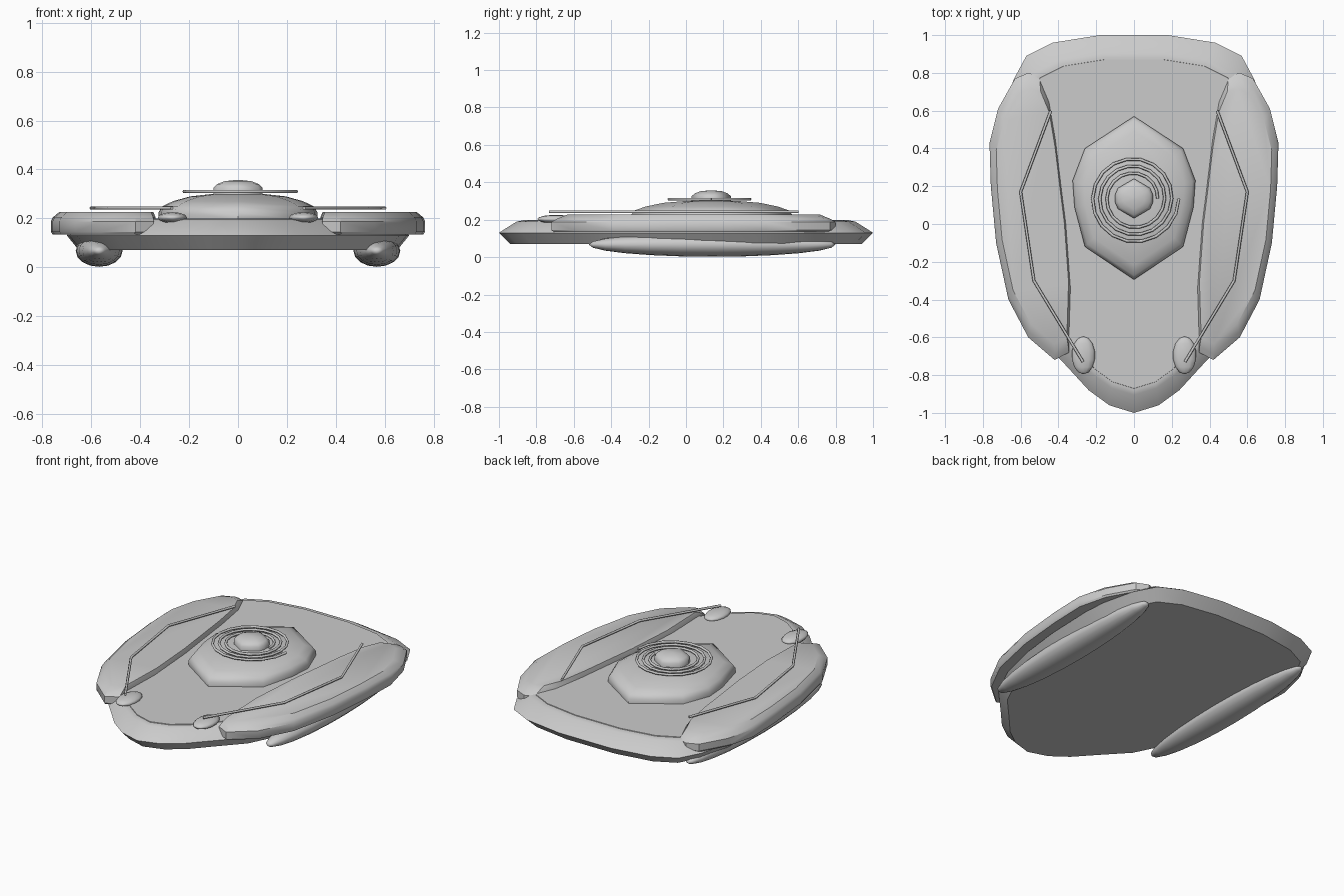
import bpy, bmesh, math
from mathutils import Vector

if "Cube" in bpy.data.objects:
    bpy.data.objects.remove(bpy.data.objects["Cube"])

grey = bpy.data.materials.new("hull grey")
grey.diffuse_color = (0.6, 0.6, 0.6, 1)
grey.use_nodes = True
grey.node_tree.nodes["Principled BSDF"].inputs["Base Color"].default_value = grey.diffuse_color


def finish(obj, angle=40):
    obj.data.materials.append(grey)
    bpy.ops.object.select_all(action='DESELECT')
    obj.select_set(True)
    bpy.context.view_layer.objects.active = obj
    if obj.type == 'MESH':
        bpy.ops.object.shade_smooth_by_angle(angle=math.radians(angle))
    return obj


def loft(name, outline, rings, centre, angle=40, flip=False):
    """Stack scaled copies of an outline; each ring is (sx, sy, z, shift_x)."""
    bm = bmesh.new()
    side = -1 if flip else 1
    loops = []
    for sx, sy, z, dx in rings:
        loops.append([bm.verts.new((side * (centre[0] + (x - centre[0]) * sx + dx),
                                    centre[1] + (y - centre[1]) * sy, z))
                      for x, y in outline])
    n = len(outline)
    for a, b in zip(loops, loops[1:]):
        for i in range(n):
            j = (i + 1) % n
            bm.faces.new((a[i], a[j], b[j], b[i]))
    bm.faces.new(loops[0])
    bm.faces.new(loops[-1])
    bmesh.ops.recalc_face_normals(bm, faces=bm.faces)
    mesh = bpy.data.meshes.new(name)
    bm.to_mesh(mesh)
    bm.free()
    obj = bpy.data.objects.new(name, mesh)
    bpy.context.collection.objects.link(obj)
    return finish(obj, angle)


def tube(name, points, radius):
    curve = bpy.data.curves.new(name, 'CURVE')
    curve.dimensions = '3D'
    curve.bevel_depth = radius
    curve.bevel_resolution = 1
    curve.use_fill_caps = True
    line = curve.splines.new('POLY')
    line.points.add(len(points) - 1)
    for p, co in zip(line.points, points):
        p.co = (*co, 1)
    obj = bpy.data.objects.new(name, curve)
    bpy.context.collection.objects.link(obj)
    return finish(obj)


def ellipsoid(name, centre, size, segments, rings):
    """Sphere with its poles along y, stretched to size."""
    bpy.ops.mesh.primitive_uv_sphere_add(segments=segments, ring_count=rings)
    obj = bpy.context.object
    obj.name = name
    for v in obj.data.vertices:
        x, y, z = v.co
        v.co = Vector((x * size[0] + centre[0], z * size[1] + centre[1], -y * size[2] + centre[2]))
    return finish(obj, 75)


def mirrored(half):
    """Close a half outline that starts and ends on x = 0."""
    return half + [(-x, y) for x, y in half[-2:0:-1]]


# Main hull with sloped rim, lip and flat deck
hull_line = mirrored([(0, 1), (.18, 1), (.43, .96), (.57, .89), (.64, .76), (.69, .55),
                      (.70, .40), (.69, .10), (.66, -.15), (.60, -.40), (.50, -.60),
                      (.35, -.76), (.24, -.88), (.13, -.96), (0, -1)])
loft("hull", hull_line, [(.93, .94, .07, 0), (1, 1, .13, 0), (.985, .985, .14, 0),
                         (.91, .905, .19, 0), (.88, .88, .195, 0)], (0, 0), 30)
loft("deck", hull_line, [(.872, .872, .19, 0), (.87, .87, .199, 0)], (0, 0), 30)

# Central dome
dome_line = mirrored([(0, .57), (.26, .40), (.325, .23), (.315, .09), (.26, -.12), (0, -.295)])
loft("dome", dome_line, [(1, 1, .195, 0), (1, 1, .225, 0), (.95, .95, .25, 0), (.82, .82, .27, 0),
                         (.6, .6, .29, 0), (.35, .35, .299, 0), (.05, .05, .302, 0)], (0, .137), 60)

# Coil around the cap
coil = []
turns, steps = 3, 18
for i in range(turns * steps + 1):
    t = i / (turns * steps)
    a = math.tau * turns * t
    r = .125 + .113 * t
    coil.append((r * math.cos(a), .135 + r * math.sin(a), .31))
tube("coil", coil, .008)

# Cap on the dome
cap_line = mirrored([(0, .24), (.085, .19), (.1, .155), (.1, .115), (.085, .08), (0, .03)])
loft("cap", cap_line, [(1, 1, .295, 0), (1, 1, .325, 0), (.85, .85, .34, 0), (.55, .55, .352, 0),
                       (.1, .1, .357, 0)], (0, .135), 75)

# Paired side parts
pod_line = [(.50, .78), (.56, .80), (.63, .77), (.72, .61), (.765, .43), (.758, .20), (.73, -.10),
            (.665, -.40), (.56, -.60), (.42, -.72), (.345, -.68), (.335, -.35), (.36, 0),
            (.385, .20), (.415, .45), (.45, .66)]
for flip, label in ((False, "right"), (True, "left")):
    s = -1 if flip else 1
    loft("side_pod_" + label, pod_line,
         [(.97, .985, .135, 0), (1, 1, .145, 0), (1, 1, .188, 0), (.975, .96, .205, -.003),
          (.89, .89, .227, -.012)], (.55, .05), 32, flip)
    tube("rail_" + label, [(s * x, y, .242) for x, y in
                           ((.44, .60), (.60, .17), (.53, -.30), (.27, -.73))], .0075)
    ellipsoid("front_bead_" + label, (s * .268, -.695, .203), (.062, .10, .023), 12, 7)
    ellipsoid("under_float_" + label, (s * .568, .14, .067), (.096, .66, .065), 16, 12)
